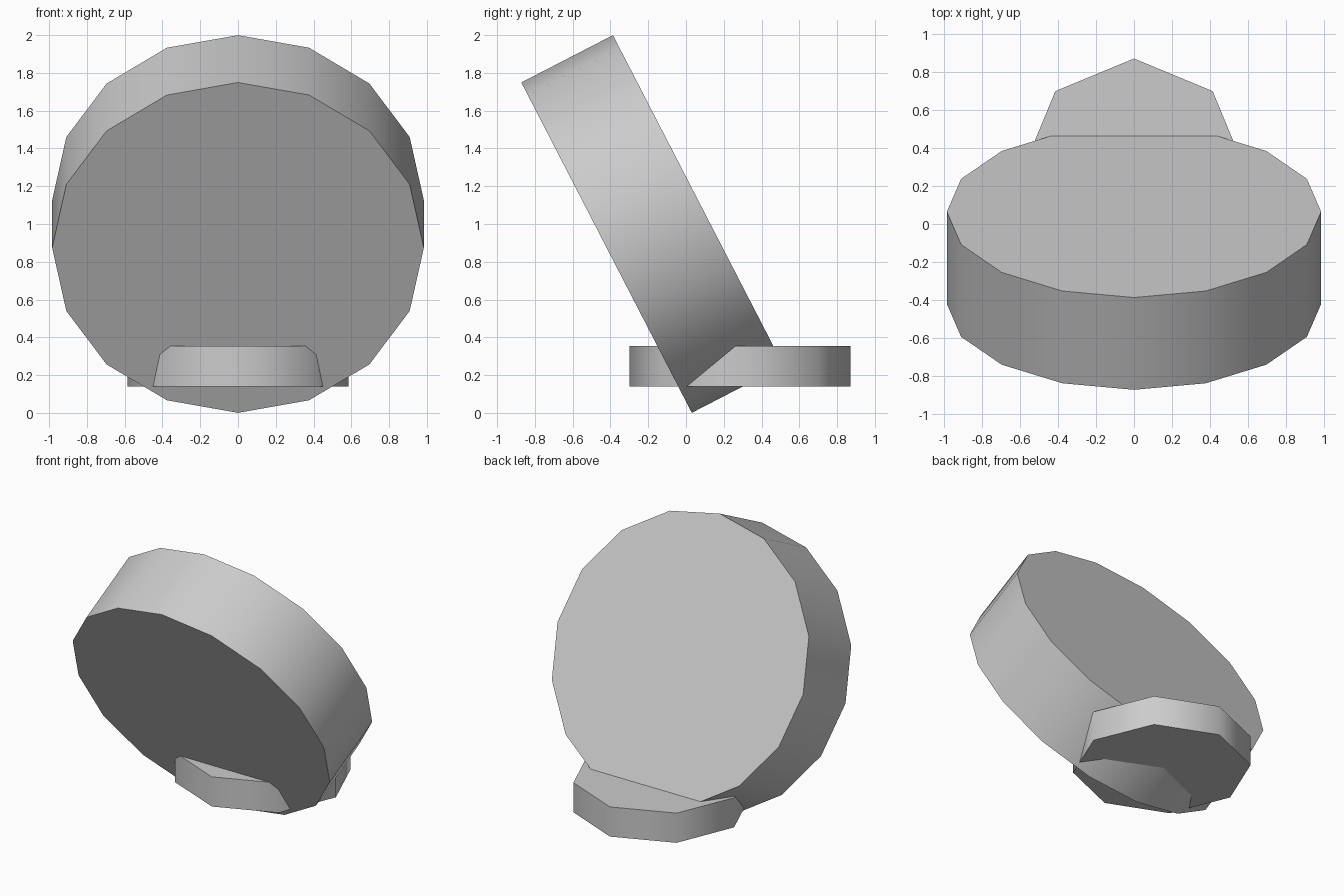
import bpy
from math import radians

cube = bpy.data.objects.get("Cube")
if cube:
    bpy.data.objects.remove(cube, do_unlink=True)

# Single grey for the whole model
grey = bpy.data.materials.new("plain_grey")
grey.use_nodes = True
GREY = (0.6, 0.6, 0.6, 1)
grey.diffuse_color = GREY
grey.node_tree.nodes["Principled BSDF"].inputs["Base Color"].default_value = GREY


def drum(name, sides, radius, depth, location, tilt=0):
    """Low-poly cylinder with smooth walls and sharp rims."""
    bpy.ops.mesh.primitive_cylinder_add(
        vertices=sides, radius=radius, depth=depth,
        location=location, rotation=(radians(tilt), 0, 0))
    obj = bpy.context.object
    obj.name = name
    obj.data.materials.append(grey)
    bpy.ops.object.shade_smooth_by_angle(angle=radians(50))
    return obj


# Large disc leaning forward
drum("tilted_disc", 16, 0.984, 0.546, (0, -0.178, 1.0), tilt=-62.7)

# Small octagonal foot it rests in
drum("base_foot", 8, 0.585, 0.215, (0, 0.285, 0.2475))
